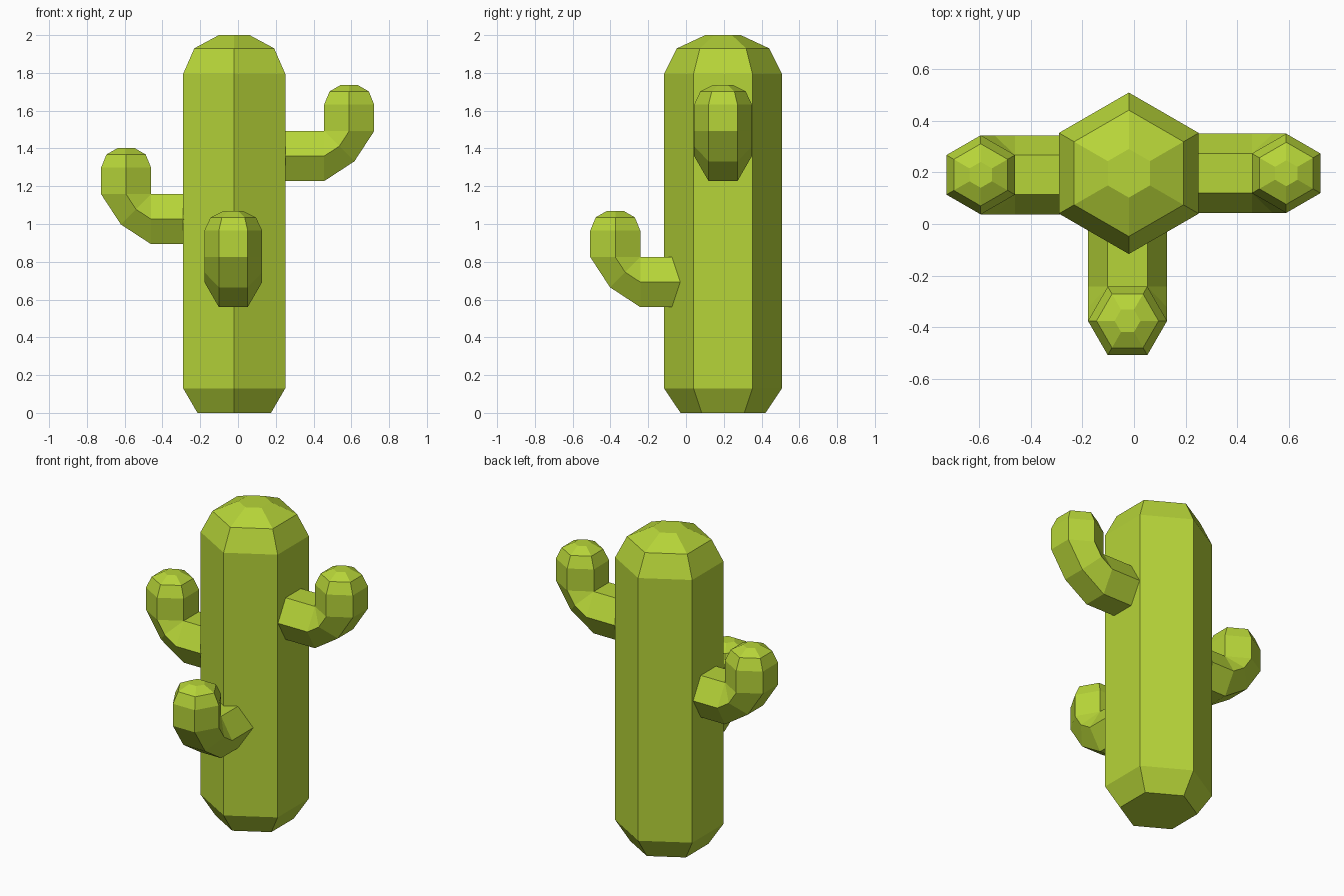
import bpy, bmesh
from math import sin, cos, pi, radians
from mathutils import Vector, Matrix

if "Cube" in bpy.data.objects:
    bpy.data.objects.remove(bpy.data.objects["Cube"])

green = bpy.data.materials.new("cactus_green")
green.diffuse_color = (0.47, 0.66, 0.04, 1)
green.use_nodes = True
green.node_tree.nodes["Principled BSDF"].inputs["Base Color"].default_value = green.diffuse_color


def skin(name, rings, matrix):
    """Bridge a list of six-sided rings, cap both ends, place the result."""
    bm = bmesh.new()
    loops = [[bm.verts.new(p) for p in ring] for ring in rings]
    for a, b in zip(loops, loops[1:]):
        for i in range(6):
            j = (i + 1) % 6
            bm.faces.new((a[i], a[j], b[j], b[i]))
    bm.faces.new(loops[0])
    bm.faces.new(loops[-1])
    bmesh.ops.recalc_face_normals(bm, faces=bm.faces[:])
    mesh = bpy.data.meshes.new(name)
    bm.to_mesh(mesh)
    bm.free()
    mesh.materials.append(green)
    obj = bpy.data.objects.new(name, mesh)
    obj.matrix_world = matrix
    bpy.context.collection.objects.link(obj)


def hexagon(centre, radius, depth_dir, depth_scale=1.0):
    """Ring with corners on local +-y and flats along depth_dir."""
    side = Vector((0, 1, 0))
    return [centre + side * radius * cos(k * pi / 3)
            + depth_dir * radius * depth_scale * sin(k * pi / 3) for k in range(6)]


X, Z = Vector((1, 0, 0)), Vector((0, 0, 1))

# Trunk: bevelled foot, straight body, domed top
profile = [(0.225, 0), (0.312, 0.13), (0.312, 1.795), (0.244, 1.93), (0.094, 2.0)]
skin("trunk", [hexagon(Z * z, r, X) for r, z in profile],
     Matrix.Translation((-0.02, 0.196, 0)))


# Arms: local origin is the inner elbow, local +x points away from the trunk
def arm(name, elbow, angle, reach):
    R, A = 0.153, 0.1325
    rings = [hexagon(Vector((-reach, 0, -A)), R, -Z)]
    for deg, s in ((0, 1), (45, 0.855), (90, 1)):
        d = Vector((sin(radians(deg)), 0, -cos(radians(deg))))
        rings.append(hexagon(d * A * s, R, d, s))
    for r, z in ((R, 0.14), (0.12, 0.21), (0.05, 0.245)):
        rings.append(hexagon(Vector((A, 0, z)), r, X))
    skin(name, rings, Matrix.Translation(elbow) @ Matrix.Rotation(radians(angle), 4, 'Z'))


arm("right_arm", (0.456, 0.196, 1.492), 0, 0.23)
arm("left_arm", (-0.46, 0.19, 1.158), 180, 0.20)
arm("front_arm", (-0.025, -0.242, 0.825), -90, 0.23)
